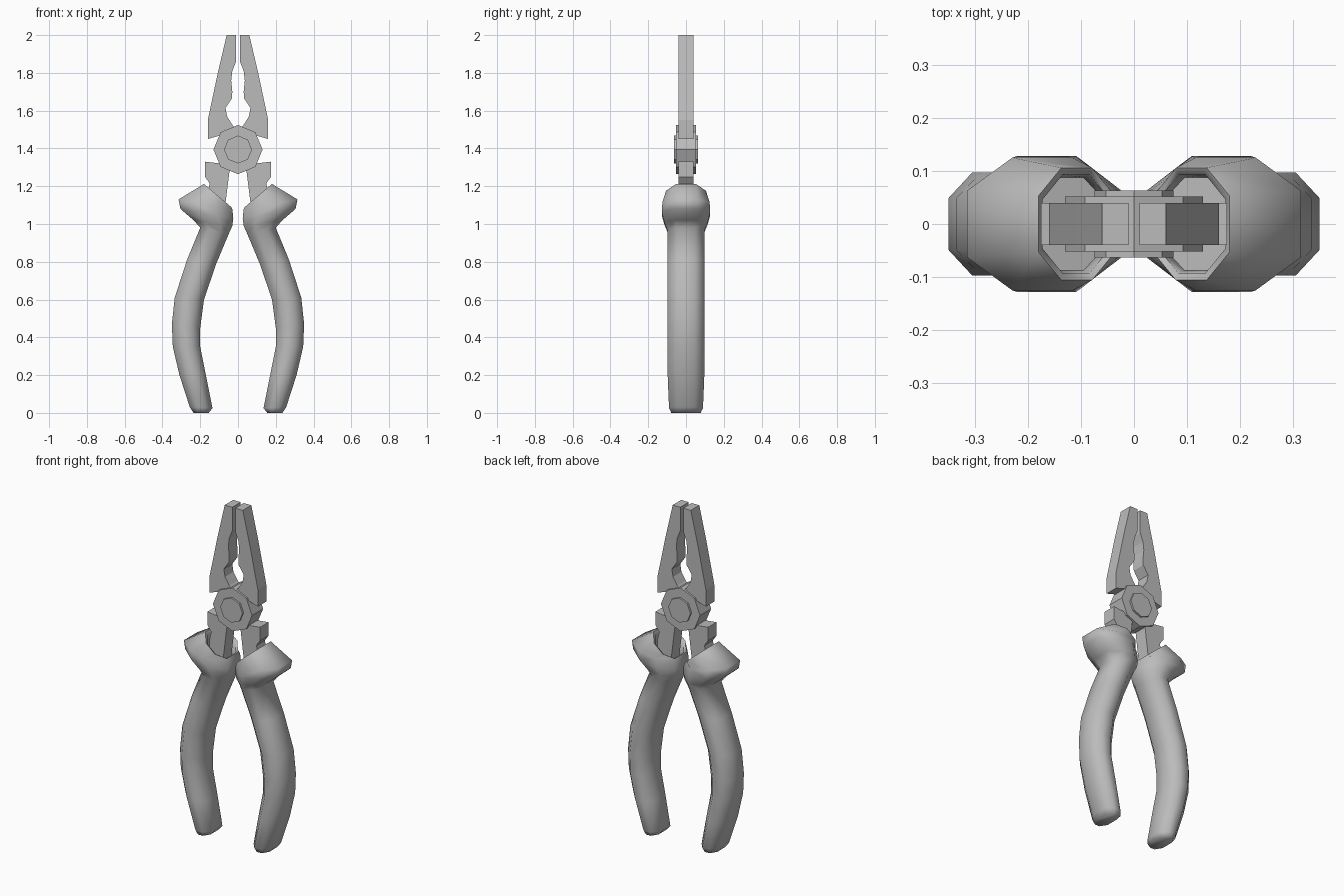
import bpy, bmesh
from math import pi, cos, sin, radians

cube = bpy.data.objects.get("Cube")
if cube:
    bpy.data.objects.remove(cube)

steel = bpy.data.materials.new("grey")
steel.use_nodes = True
GREY = (0.5, 0.5, 0.5, 1)
steel.diffuse_color = GREY
steel.node_tree.nodes["Principled BSDF"].inputs["Base Color"].default_value = GREY


def finish(name, bm, smooth=False):
    """Turn a bmesh into a named object."""
    bmesh.ops.recalc_face_normals(bm, faces=bm.faces)
    mesh = bpy.data.meshes.new(name)
    bm.to_mesh(mesh)
    bm.free()
    mesh.materials.append(steel)
    if smooth:
        mesh.shade_smooth()
        mesh.set_sharp_from_angle(angle=radians(62))
    obj = bpy.data.objects.new(name, mesh)
    bpy.context.collection.objects.link(obj)
    return obj


def plate(name, outline, half_depth):
    """Extrude an x-z outline along y."""
    bm = bmesh.new()
    face = bm.faces.new([bm.verts.new((x, -half_depth, z)) for x, z in outline])
    moved = bmesh.ops.extrude_face_region(bm, geom=[face])["geom"]
    verts = [v for v in moved if isinstance(v, bmesh.types.BMVert)]
    bmesh.ops.translate(bm, verts=verts, vec=(0, 2 * half_depth, 0))
    return finish(name, bm)


def loft(name, rings, side):
    """Skin eight-sided rings, each (outer x, z, inner x, z, half depth)."""
    bm = bmesh.new()
    section = [(1, .5), (.4, 1), (-.4, 1), (-1, .5),
               (-1, -.5), (-.4, -1), (.4, -1), (1, -.5)]
    loops = []
    for xo, zo, xi, zi, depth in rings:
        loops.append([bm.verts.new((side * ((xo + xi) + u * (xo - xi)) / 2,
                                    v * depth,
                                    ((zo + zi) + u * (zo - zi)) / 2))
                      for u, v in section])
    for a, b in zip(loops, loops[1:]):
        for i in range(8):
            j = (i + 1) % 8
            bm.faces.new((a[i], a[j], b[j], b[i]))
    bm.faces.new(loops[0])
    bm.faces.new(loops[-1])
    return finish(name, bm, smooth=True)


# Jaw, neck and shank outline of one half
half = [(.01, 2), (.06, 2), (.107, 1.8), (.16, 1.55), (.16, 1.45),
        (.09, 1.47), (.09, 1.32), (.175, 1.33), (.175, 1.25), (.15, 1.215),
        (.16, 1.17), (.16, 1), (.08, 1), (.045, 1.28), (.005, 1.32),
        (.005, 1.5), (.03, 1.525), (.058, 1.57), (.066, 1.615), (.032, 1.665),
        (.03, 1.7), (.036, 1.76), (.03, 1.81), (.01, 1.86)]

# Grip from its foot up to the flared collar, then down into the socket
grip = [(.235, .005, .155, .005, .078), (.255, .03, .135, .025, .09),
        (.31, .2, .17, .2, .097), (.345, .35, .2, .35, .097),
        (.35, .47, .2, .45, .097), (.335, .61, .18, .6, .097),
        (.27, .81, .115, .79, .097), (.2, .98, .048, .95, .099),
        (.235, 1.02, .03, .99, .115), (.305, 1.08, .025, 1.03, .128),
        (.315, 1.13, .03, 1.08, .125), (.18, 1.212, .036, 1.09, .106),
        (.172, 1.198, .046, 1.088, .093), (.19, 1.08, .055, 1.03, .088)]

for label, side in (("left", 1), ("right", -1)):
    plate(label + "_jaw_and_shank", [(side * x, z) for x, z in half], .04)
    loft(label + "_grip", grip, side)


# Pivot disc with a smaller rivet cap through it
def octagon(radius):
    return [(radius * sin(k * pi / 4), 1.394 + radius * cos(k * pi / 4))
            for k in range(8)]


plate("pivot_disc", octagon(.13), .052)
plate("pivot_cap", octagon(.074), .063)

# Rest the foot exactly on the ground
for obj in bpy.context.collection.objects:
    if obj.name.endswith("_grip"):
        for v in obj.data.vertices:
            if v.co.z < .01:
                v.co.z = 0
